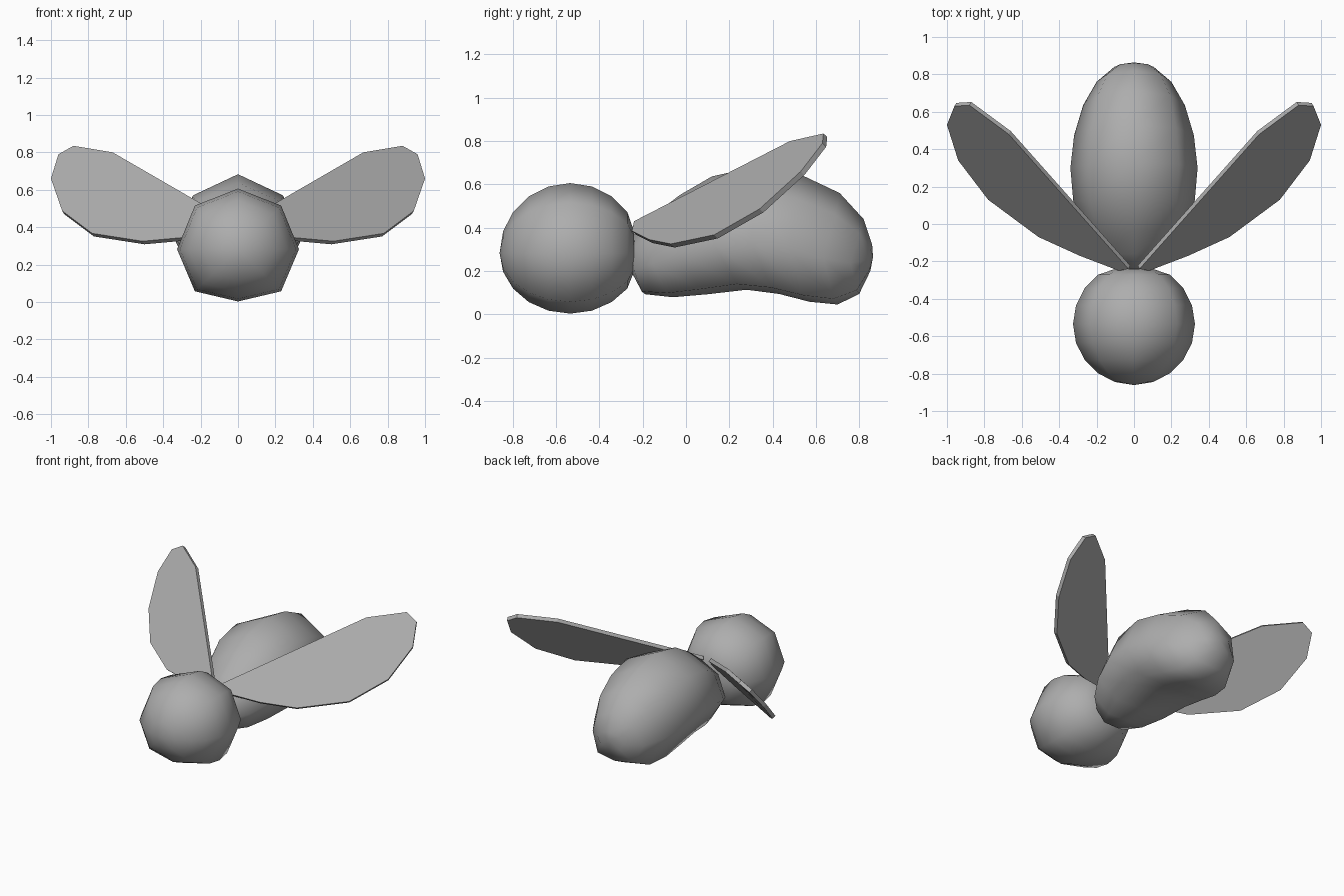
import bpy, bmesh, math
from mathutils import Vector

if "Cube" in bpy.data.objects:
    bpy.data.objects.remove(bpy.data.objects["Cube"])

grey = bpy.data.materials.new("plain grey")
grey.diffuse_color = (0.42, 0.42, 0.42, 1)
grey.use_nodes = True
grey.node_tree.nodes["Principled BSDF"].inputs["Base Color"].default_value = grey.diffuse_color


def finish(bm, name, smooth):
    bmesh.ops.recalc_face_normals(bm, faces=bm.faces)
    for f in bm.faces:
        f.smooth = smooth
    me = bpy.data.meshes.new(name)
    bm.to_mesh(me)
    bm.free()
    me.materials.append(grey)
    ob = bpy.data.objects.new(name, me)
    bpy.context.collection.objects.link(ob)
    return ob


def loft(name, front, rings, back, heights):
    """Eight-sided loft along y; ring = top y, top z, bottom y, bottom z, side y, half width.
    heights = relative height of the five levels from top to bottom."""
    bm = bmesh.new()
    loops = []
    for ty, tz, by, bz, sy, w in rings:
        loop = []
        for k in range(8):
            a = k * math.pi / 4
            c = math.cos(a)
            end_y = ty if c > 0 else by
            y = sy + (end_y - sy) * abs(c)
            z = bz + (tz - bz) * heights[min(k, 8 - k)]
            loop.append(bm.verts.new((w * math.sin(a), y, z)))
        loops.append(loop)
    for a, b in zip(loops, loops[1:]):
        for k in range(8):
            j = (k + 1) % 8
            bm.faces.new((a[k], a[j], b[j], b[k]))
    for tip, loop in ((front, loops[0]), (back, loops[-1])):
        v = bm.verts.new((0, *tip))
        for k in range(8):
            bm.faces.new((v, loop[k], loop[(k + 1) % 8]))
    return finish(bm, name, True)


# Head: eight-sided ball with its poles along y, flattened underneath and at the neck
cy, cz, r = -0.535, 0.283, 0.326
head_rings = []
for i in range(1, 10):
    a = math.pi * i / 10
    y, h = min(cy - r * math.cos(a), -0.24), math.sin(a)
    head_rings.append((y, cz + 0.323 * h, y, cz - 0.28 * h, y, r * h))
loft("head", (cy - r, cz), head_rings, (-0.236, cz), (1, 0.85, 0.463, 0.09, 0))

# Body: pear shape, narrow at the neck and swollen at the rear
loft("body", (-0.265, 0.22), [
    (-0.25, 0.36, -0.19, 0.09, -0.24, 0.11),
    (-0.16, 0.45, -0.06, 0.075, -0.157, 0.20),
    (-0.03, 0.55, 0.10, 0.088, -0.03, 0.275),
    (0.12, 0.637, 0.28, 0.108, 0.125, 0.325),
    (0.33, 0.683, 0.43, 0.088, 0.30, 0.34),
    (0.53, 0.645, 0.57, 0.052, 0.475, 0.32),
    (0.71, 0.56, 0.70, 0.04, 0.635, 0.272),
    (0.82, 0.44, 0.80, 0.09, 0.76, 0.20),
    (0.86, 0.32, 0.852, 0.20, 0.84, 0.105),
], (0.864, 0.265), (1, 0.81, 0.42, 0.06, 0.01))

# Wings: tilted flat blades, mirrored across x
outline = [(0.03, -0.24, 0.43), (0.67, 0.48, 0.80), (0.88, 0.635, 0.835),
           (0.96, 0.63, 0.79), (1.0, 0.53, 0.66), (0.94, 0.34, 0.487),
           (0.78, 0.13, 0.367), (0.51, -0.07, 0.325), (0.29, -0.17, 0.345),
           (0.08, -0.25, 0.385)]
thickness = Vector((-0.386, 0.669, -0.635)) * 0.026
for name, side in (("right_wing", 1), ("left_wing", -1)):
    bm = bmesh.new()
    layers = []
    for off in (Vector(), thickness):
        pts = [Vector(p) + off for p in outline]
        layers.append([bm.verts.new((side * p.x, p.y, p.z)) for p in pts])
    top, under = layers
    bm.faces.new(top)
    bm.faces.new(under[::-1])
    n = len(outline)
    for k in range(n):
        j = (k + 1) % n
        bm.faces.new((top[k], under[k], under[j], top[j]))
    finish(bm, name, False)
